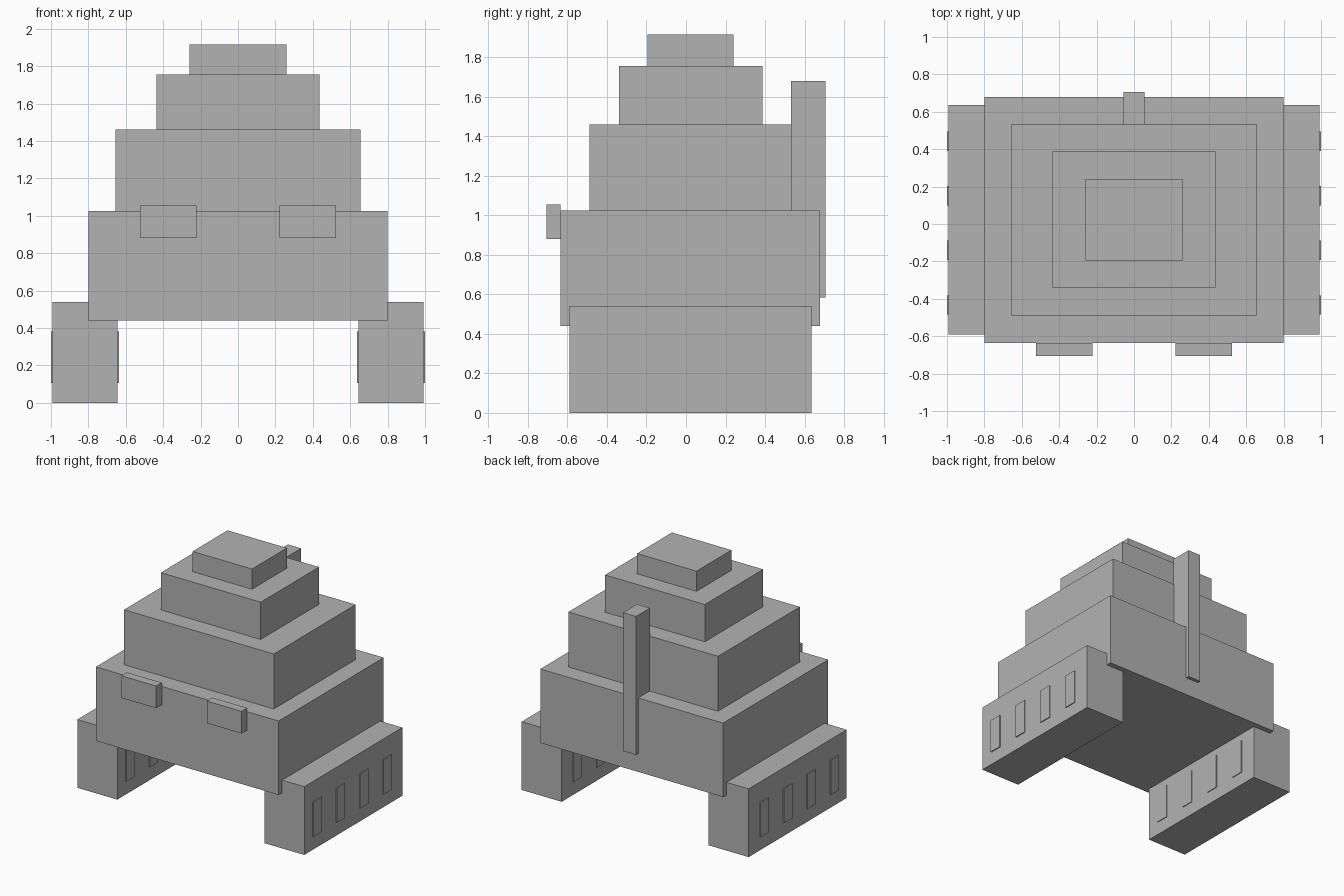
import bpy
import bmesh

cube = bpy.data.objects.get("Cube")
if cube:
    bpy.data.objects.remove(cube, do_unlink=True)

grey = bpy.data.materials.new("plain_grey")
grey.use_nodes = True
COLOUR = (0.45, 0.45, 0.45, 1)
grey.diffuse_color = COLOUR
grey.node_tree.nodes["Principled BSDF"].inputs["Base Color"].default_value = COLOUR


def box(name, xs, ys, zs):
    """Box spanning the given (low, high) ranges."""
    mesh = bpy.data.meshes.new(name)
    bm = bmesh.new()
    bmesh.ops.create_cube(bm, size=1)
    for v in bm.verts:
        v.co = [r[0] if c < 0 else r[1] for c, r in zip(v.co, (xs, ys, zs))]
    bm.to_mesh(mesh)
    bm.free()
    mesh.materials.append(grey)
    obj = bpy.data.objects.new(name, mesh)
    bpy.context.collection.objects.link(obj)
    return obj


# Stepped body: half width, y range, z range
tiers = [
    ("body", 0.80, (-0.635, 0.678), (0.44, 1.025)),
    ("lower_step", 0.655, (-0.488, 0.535), (1.025, 1.46)),
    ("upper_step", 0.437, (-0.34, 0.388), (1.46, 1.755)),
    ("cap", 0.26, (-0.196, 0.24), (1.755, 1.915)),
]
for name, half, ys, zs in tiers:
    box(name, (-half, half), ys, zs)

# Rear pipe
box("rear_pipe", (-0.057, 0.057), (0.532, 0.706), (0.585, 1.68))

# Paired parts on each side
for side, s in (("left", 1), ("right", -1)):
    def span(a, b):
        return sorted((s * a, s * b))

    box(side + "_headlight", span(0.222, 0.525), (-0.706, -0.635), (0.88, 1.055))
    box(side + "_track", span(0.643, 0.993), (-0.59, 0.635), (0, 0.54))

    # Raised slats showing on both faces of the track
    for i in range(4):
        y = -0.433 + i * 0.292
        box(f"{side}_track_slat_{i + 1}", span(0.637, 1.0),
            (y - 0.052, y + 0.052), (0.105, 0.38))
